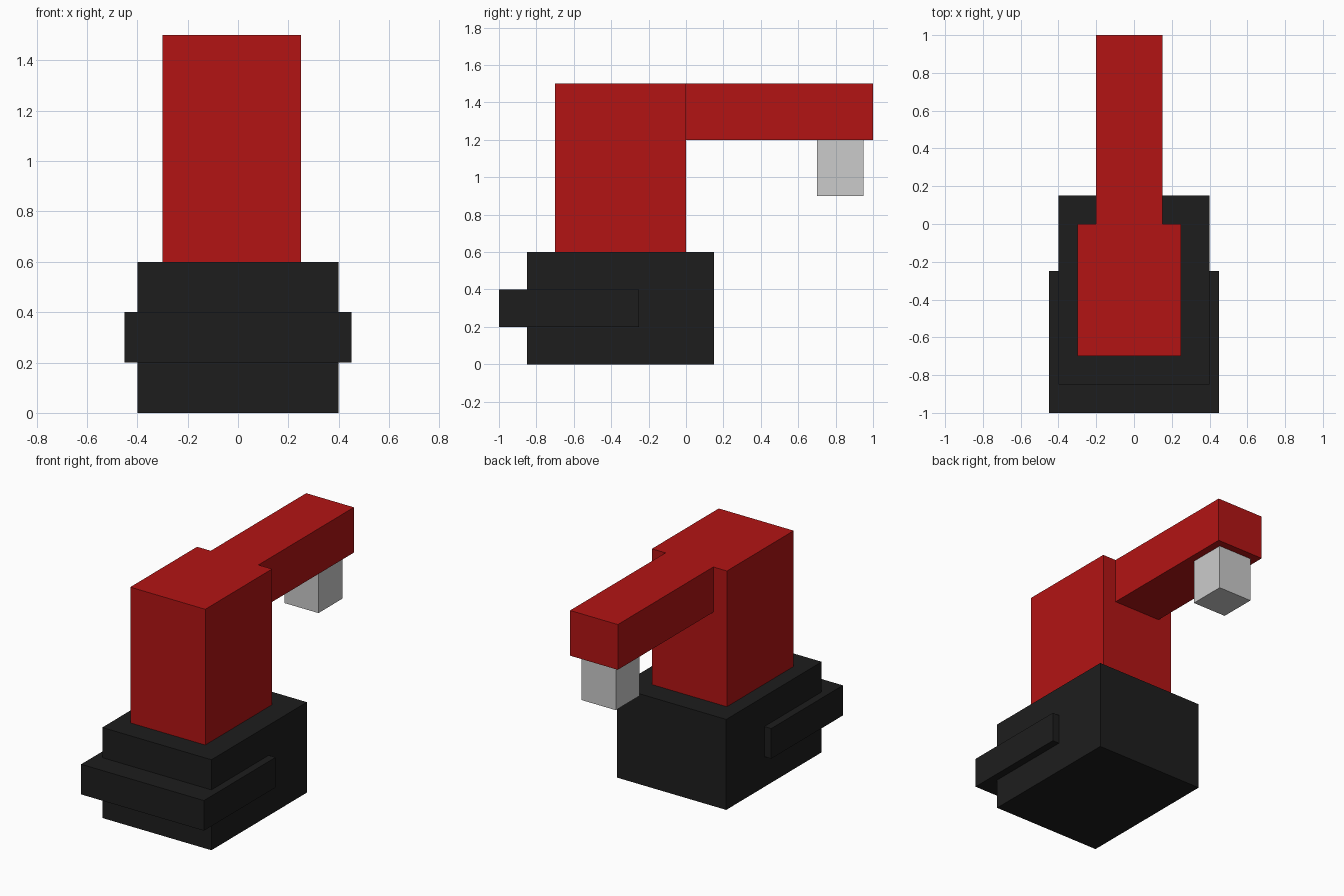
import bpy
import bmesh
from mathutils import Vector

if "Cube" in bpy.data.objects:
    bpy.data.objects.remove(bpy.data.objects["Cube"])


def material(name, rgb):
    mat = bpy.data.materials.new(name)
    mat.diffuse_color = (*rgb, 1.0)
    mat.use_nodes = True
    mat.node_tree.nodes["Principled BSDF"].inputs["Base Color"].default_value = mat.diffuse_color
    return mat


def box(name, x, y, z, mat=None):
    """Box spanning the given (min, max) range on each axis."""
    lo, hi = Vector((x[0], y[0], z[0])), Vector((x[1], y[1], z[1]))
    size, centre = hi - lo, (lo + hi) / 2
    bm = bmesh.new()
    bmesh.ops.create_cube(bm, size=1.0)
    bmesh.ops.scale(bm, vec=size, verts=bm.verts)
    mesh = bpy.data.meshes.new(name)
    bm.to_mesh(mesh)
    bm.free()
    obj = bpy.data.objects.new(name, mesh)
    obj.location = centre
    if mat:
        mesh.materials.append(mat)
    bpy.context.collection.objects.link(obj)
    return obj


red = material("red", (0.45, 0.007, 0.007))
black = material("black", (0.0125, 0.0125, 0.0125))

# Base block and the band wrapped round its front
box("base", (-0.4, 0.4), (-0.85, 0.15), (0.0, 0.6), black)
box("front_band", (-0.45, 0.45), (-1.0, -0.25), (0.2, 0.4), black)

# Upright column with the arm reaching backwards
box("column", (-0.3, 0.25), (-0.7, 0.0), (0.6, 1.5), red)
box("arm", (-0.2, 0.15), (0.0, 1.0), (1.2, 1.5), red)

# Grey head hanging under the arm's end
box("head", (-0.15, 0.1), (0.7, 0.95), (0.9, 1.2))
